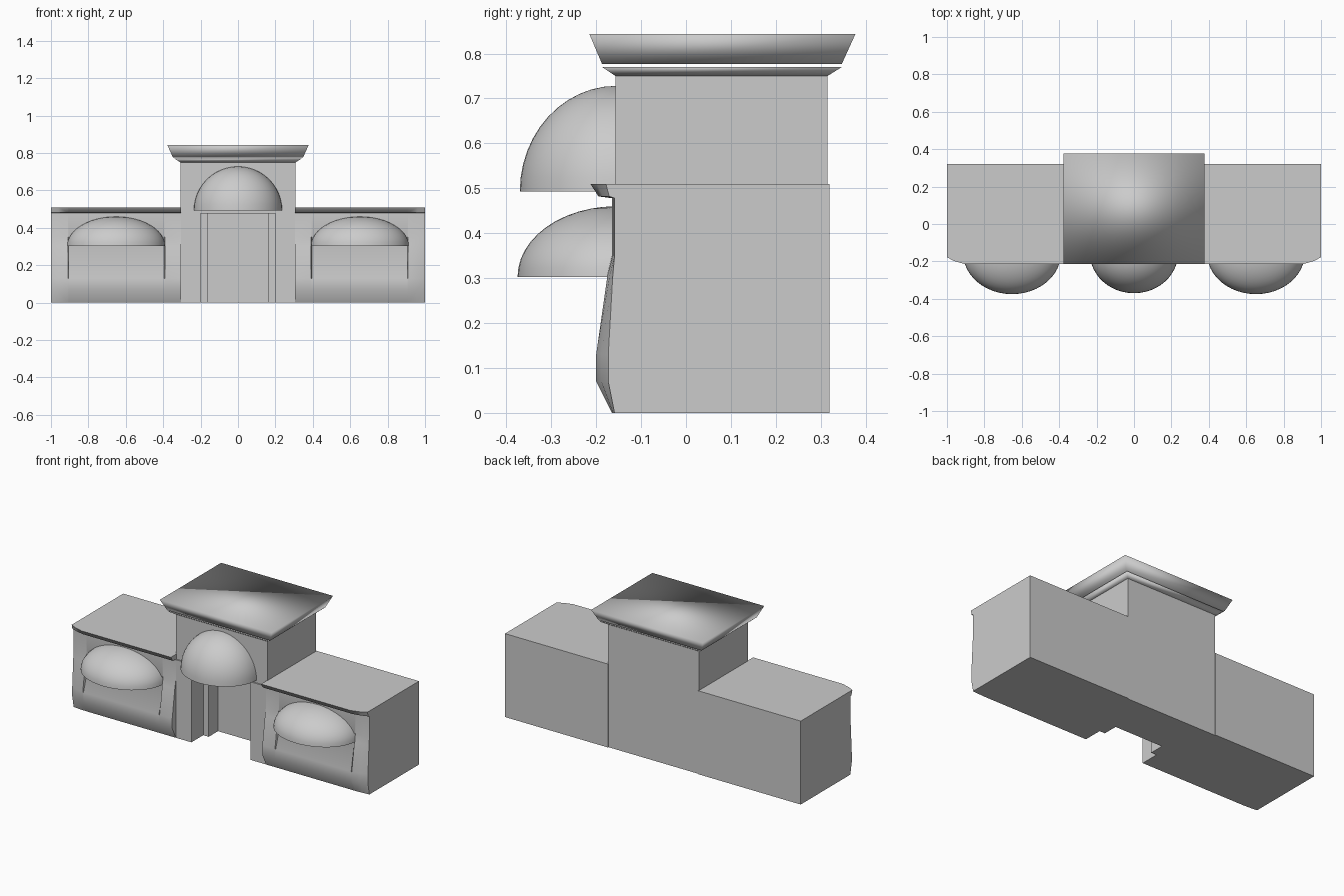
import bpy, bmesh, math

cube = bpy.data.objects.get("Cube")
if cube:
    bpy.data.objects.remove(cube, do_unlink=True)

stone = bpy.data.materials.new("grey_stone")
stone.use_nodes = True
GREY = (0.6, 0.6, 0.6, 1)
stone.diffuse_color = GREY
stone.node_tree.nodes["Principled BSDF"].inputs["Base Color"].default_value = GREY


def finish(name, bm, angle=None):
    """Turn a bmesh into a shaded object; no angle means fully smooth."""
    bmesh.ops.recalc_face_normals(bm, faces=bm.faces)
    mesh = bpy.data.meshes.new(name)
    bm.to_mesh(mesh)
    bm.free()
    mesh.materials.append(stone)
    ob = bpy.data.objects.new(name, mesh)
    bpy.context.collection.objects.link(ob)
    bpy.ops.object.select_all(action='DESELECT')
    ob.select_set(True)
    bpy.context.view_layer.objects.active = ob
    if angle is None:
        bpy.ops.object.shade_smooth()
    else:
        bpy.ops.object.shade_smooth_by_angle(angle=math.radians(angle))
    return ob


def loft(name, rings, angle=None):
    """Skin matching closed rings and cap both ends."""
    bm = bmesh.new()
    loops = [[bm.verts.new(p) for p in ring] for ring in rings]
    n = len(loops[0])
    for a, b in zip(loops, loops[1:]):
        for i in range(n):
            j = (i + 1) % n
            bm.faces.new((a[i], a[j], b[j], b[i]))
    bm.faces.new(loops[0])
    bm.faces.new(loops[-1])
    return finish(name, bm, angle)


def rect(x, y0, y1, z):
    return [(-x, y0, z), (x, y0, z), (x, y1, z), (-x, y1, z)]


def canopy(name, x, z, rx, ry, rz, wall=-0.155):
    """Quarter dome standing out from the wall."""
    bm = bmesh.new()
    bmesh.ops.create_uvsphere(bm, u_segments=48, v_segments=24, radius=1)
    for normal in ((0, 1, 0), (0, 0, -1)):
        geom = bm.verts[:] + bm.edges[:] + bm.faces[:]
        cut = bmesh.ops.bisect_plane(bm, geom=geom, plane_co=(0, 0, 0),
                                     plane_no=normal, clear_outer=True, dist=1e-5)
        edges = [e for e in cut["geom_cut"] if isinstance(e, bmesh.types.BMEdge)]
        bmesh.ops.holes_fill(bm, edges=edges)
    for v in bm.verts:
        v.co = (x + v.co.x * rx, wall + v.co.y * ry, z + v.co.z * rz)
    return finish(name, bm, 40)


# Wing section: front wall with battered foot, overhanging cornice, back wall
BACK, TOP = 0.32, 0.51
FRONT = [(-0.165, 0), (-0.2, 0.07), (-0.2, 0.13), (-0.175, 0.305),
         (-0.165, 0.35), (-0.165, 0.478), (-0.195, 0.482), (-0.213, TOP)]
REST = [(-0.17, TOP), (0.28, TOP), (BACK, TOP), (BACK, 0.47), (BACK, 0.04),
        (BACK, 0), (0.28, 0), (-0.12, 0)]


def wing_ring(x, scale=1.0, recess=0.0):
    ring = []
    for i, (y, z) in enumerate(FRONT):
        y = -0.155 + (y + 0.155) * scale
        if i == 3:
            y += recess
        ring.append((x, y, z))
    return ring + [(x, y, z) for y, z in REST]


# Wings, each with a sunken window under its canopy
for side, label in ((1, "left"), (-1, "right")):
    stops = [(0.305, 1, 0), (0.39, 1, 0), (0.395, 1, 0.03), (0.905, 1, 0.03),
             (0.91, 1, 0), (0.96, 0.75, 0), (1, 0.4, 0)]
    loft(label + "_wing", [wing_ring(side * x, s, r) for x, s, r in stops], 50)
    canopy(label + "_window_canopy", side * 0.652, 0.303, 0.262, 0.22, 0.157)

# Tower: lower part is a plan with a stepped doorway notch, upper part is solid
half = [(0.2, -0.155), (0.2, -0.05), (0.163, -0.05), (0.163, 0.04)]
outer = [(-0.308, -0.165), (-0.308, 0.315), (0.308, 0.315), (0.308, -0.165)]
half[0] = (0.2, -0.165)
plan = outer + half + [(-x, y) for x, y in reversed(half)]
loft("tower_base", [[(x, y, z) for x, y in plan] for z in (0, 0.477)], 30)
loft("tower_upper", [rect(0.308, -0.157, 0.315, z) for z in (0.477, 0.75)], 30)

# Doorway canopy, cornice and flared roof slab
canopy("door_canopy", 0, 0.493, 0.236, 0.215, 0.235)
loft("tower_cornice", [rect(0.308, -0.157, 0.315, 0.75),
                       rect(0.34, -0.187, 0.347, 0.77)])
loft("tower_roof", [rect(0.348, -0.187, 0.347, 0.777),
                    rect(0.378, -0.215, 0.377, 0.843)])
